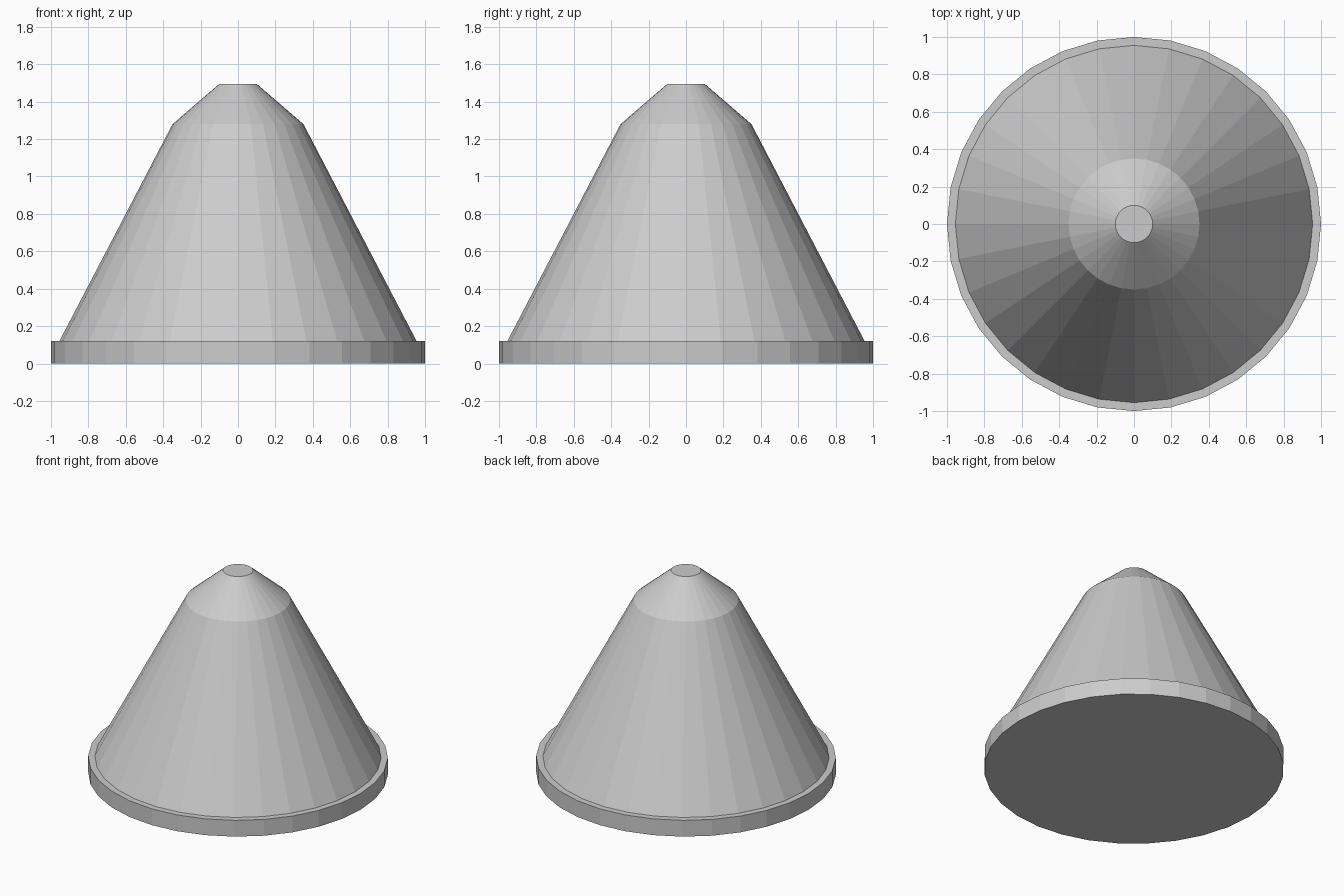
import bpy, bmesh
from math import cos, sin, tau

SIDES = 32

cube = bpy.data.objects.get("Cube")
if cube:
    bpy.data.objects.remove(cube, do_unlink=True)

grey = bpy.data.materials.new("light_grey")
grey.use_nodes = True
grey.diffuse_color = (0.6, 0.6, 0.6, 1)
grey.node_tree.nodes["Principled BSDF"].inputs["Base Color"].default_value = grey.diffuse_color


def turned(name, profile):
    """Flat-shaded solid of revolution from (radius, height) points, listed upwards."""
    bm = bmesh.new()
    rings = [[bm.verts.new((r * cos(tau * i / SIDES), r * sin(tau * i / SIDES), z))
              for i in range(SIDES)] for r, z in profile]
    for low, high in zip(rings, rings[1:]):
        for i in range(SIDES):
            j = (i + 1) % SIDES
            bm.faces.new((low[i], low[j], high[j], high[i]))
    bm.faces.new(rings[0][::-1])
    bm.faces.new(rings[-1])
    mesh = bpy.data.meshes.new(name)
    bm.to_mesh(mesh)
    bm.free()
    mesh.materials.append(grey)
    obj = bpy.data.objects.new(name, mesh)
    bpy.context.collection.objects.link(obj)
    return obj


# Flat round base
turned("base_disc", [(1, 0), (1, 0.12)])

# Tapered body with a shallower, flat-topped tip
turned("cone_body", [(0.955, 0.12), (0.35, 1.28), (0.1, 1.495)])
